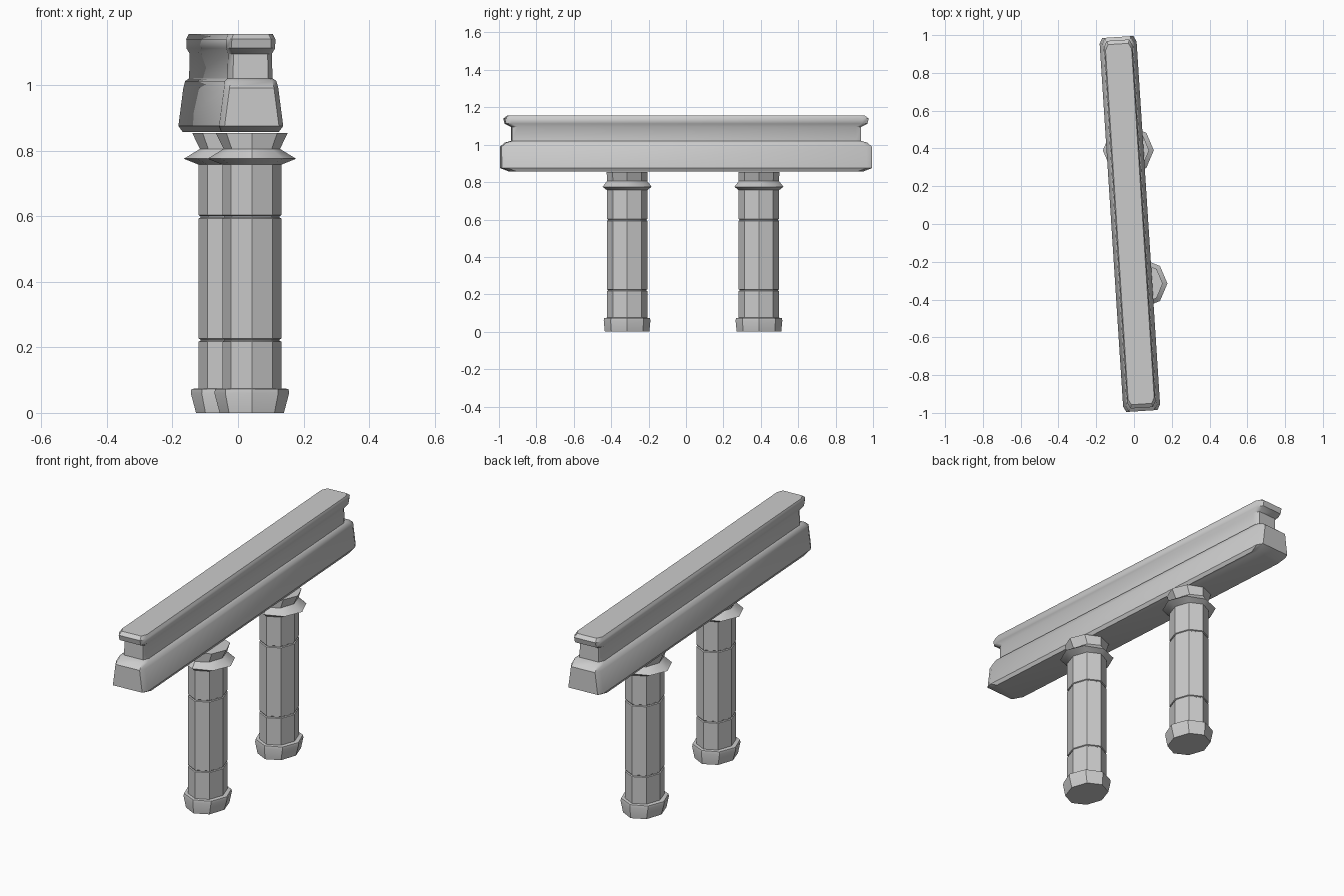
import bpy, bmesh
from math import cos, sin, pi, radians

if "Cube" in bpy.data.objects:
    bpy.data.objects.remove(bpy.data.objects["Cube"])


def loft(name, rings, loc, rot=0.0):
    """Skin a stack of equal-sized vertex rings and cap both ends."""
    bm = bmesh.new()
    loops = [[bm.verts.new(p) for p in ring] for ring in rings]
    n = len(loops[0])
    for a, b in zip(loops, loops[1:]):
        for i in range(n):
            j = (i + 1) % n
            bm.faces.new((a[i], a[j], b[j], b[i]))
    bm.faces.new(loops[0][::-1])
    bm.faces.new(loops[-1])
    bmesh.ops.recalc_face_normals(bm, faces=bm.faces)
    mesh = bpy.data.meshes.new(name)
    bm.to_mesh(mesh)
    bm.free()
    obj = bpy.data.objects.new(name, mesh)
    bpy.context.collection.objects.link(obj)
    obj.location = loc
    obj.rotation_euler.z = rot
    bpy.ops.object.select_all(action='DESELECT')
    obj.select_set(True)
    bpy.context.view_layer.objects.active = obj
    bpy.ops.object.shade_smooth_by_angle(angle=radians(35))
    return obj


def octagon(rx, ry, z):
    return [(rx * cos(i * pi / 4), ry * sin(i * pi / 4), z) for i in range(8)]


def chamfered_rect(w, l, z, cx=0.015, cy=0.03):
    return [(w, -l + cy, z), (w, l - cy, z), (w - cx, l, z), (-w + cx, l, z),
            (-w, l - cy, z), (-w, -l + cy, z), (-w + cx, -l, z), (w - cx, -l, z)]


# Beam: heavy lower block, necked ends, top flange (half width, half length, z)
beam = [(0.088, 0.945, 0.857), (0.098, 0.992, 0.875), (0.083, 0.992, 0.990),
        (0.079, 0.965, 1.012), (0.069, 0.935, 1.020), (0.067, 0.935, 1.095),
        (0.075, 0.968, 1.112), (0.075, 0.975, 1.140), (0.069, 0.955, 1.155)]
loft("beam", [chamfered_rect(*r) for r in beam], (-0.022, 0, 0), radians(3.7))

# Posts: foot, grooved shaft, collar and flared head (x radius, y radius, z)
post = [(0.098, 0.119, 0.0), (0.114, 0.125, 0.060), (0.112, 0.122, 0.073),
        (0.090, 0.108, 0.075)]
for z in (0.222, 0.598):
    post += [(0.090, 0.108, z - 0.005), (0.085, 0.103, z - 0.002),
             (0.085, 0.103, z + 0.002), (0.090, 0.108, z + 0.005)]
post += [(0.090, 0.108, 0.757), (0.135, 0.131, 0.775),
         (0.086, 0.108, 0.805), (0.110, 0.109, 0.854)]
for name, x, y in (("front_post", 0.042, -0.315), ("back_post", -0.03, 0.39)):
    loft(name, [octagon(*r) for r in post], (x, y, 0))
